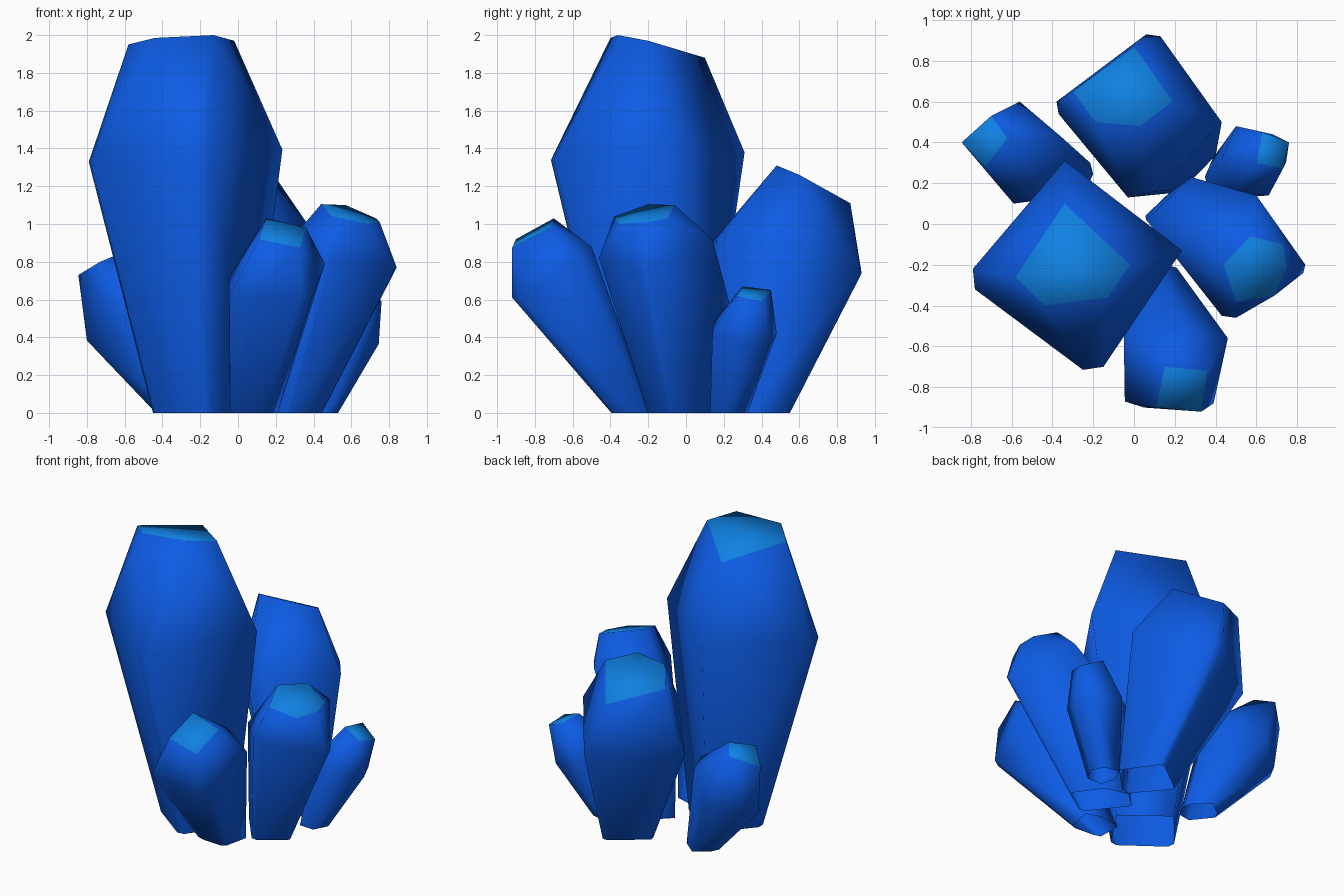
import bpy
import bmesh


def material(name, rgb):
    m = bpy.data.materials.new(name)
    m.diffuse_color = (*rgb, 1.0)
    return m


BLUE = material("deep_blue", (0.004, 0.106, 0.78))
LIGHT = material("light_blue", (0.005, 0.22, 0.76))


def crystal(name, base, center, shoulder, cap, taper=0.5):
    """Convex gem: narrow open base, wide shoulder square to the leaning axis, cut tip."""
    bm = bmesh.new()
    cx, cy, cz = center
    lean_x, lean_y = (cx - base[0]) / cz, (cy - base[1]) / cz
    for x, y, *z in shoulder:
        dx, dy = x - cx, y - cy
        bm.verts.new((base[0] + dx * taper, base[1] + dy * taper, 0))
        bm.verts.new((x, y, z[0] if z else cz - lean_x * dx - lean_y * dy))
    tip = {bm.verts.new(p) for p in cap}
    bmesh.ops.convex_hull(bm, input=bm.verts[:])
    bmesh.ops.recalc_face_normals(bm, faces=bm.faces[:])
    loose = [v for v in bm.verts if not v.link_faces]
    bmesh.ops.delete(bm, geom=loose, context='VERTS')
    # open underside
    under = [f for f in bm.faces if all(v.co.z < 0.001 for v in f.verts)]
    bmesh.ops.delete(bm, geom=under, context='FACES')
    # the cut tip is lighter than the body, everything is smooth shaded
    for f in bm.faces:
        f.material_index = int(all(v in tip for v in f.verts))
        f.smooth = True
    me = bpy.data.meshes.new(name)
    bm.to_mesh(me)
    bm.free()
    me.materials.append(BLUE)
    me.materials.append(LIGHT)
    bpy.context.collection.objects.link(bpy.data.objects.new(name, me))


# Tall main crystal
crystal("main_crystal", (-0.20, -0.14), (-0.28, -0.20, 1.36),
        [(-0.79, -0.22), (-0.34, 0.31), (0.235, -0.13), (-0.15, -0.70),
         (-0.25, -0.715), (-0.78, -0.32)],
        [(-0.34, 0.10, 1.88), (-0.02, -0.20, 1.97), (-0.13, -0.36, 2.0),
         (-0.44, -0.40, 1.985), (-0.58, -0.26, 1.95)], taper=0.49)

# Second tallest, at the back
crystal("back_crystal", (0.20, 0.35), (0.03, 0.53, 0.82),
        [(-0.38, 0.60), (-0.37, 0.54), (-0.03, 0.13), (0.10, 0.16),
         (0.43, 0.50), (0.13, 0.92), (0.06, 0.93)],
        [(-0.30, 0.65, 1.21), (0.0, 0.87, 1.11), (0.19, 0.60, 1.26),
         (0.03, 0.48, 1.31), (-0.19, 0.50, 1.295)])

# Right crystal
crystal("right_crystal", (0.25, -0.03), (0.45, -0.12, 0.87),
        [(0.28, 0.23, 0.58), (0.60, 0.14, 0.92), (0.84, -0.20, 0.77),
         (0.83, -0.24, 0.76), (0.50, -0.46, 0.82), (0.43, -0.45, 0.83),
         (0.06, 0.02, 0.66)],
        [(0.44, -0.20, 1.105), (0.57, -0.06, 1.10), (0.73, -0.10, 1.03),
         (0.75, -0.21, 1.01), (0.69, -0.35, 1.0), (0.50, -0.38, 1.04)])

# Front crystal
crystal("front_crystal", (0.08, -0.28), (0.20, -0.69, 0.72),
        [(-0.05, -0.55, 0.72), (-0.045, -0.87, 0.62), (0.05, -0.90, 0.61),
         (0.33, -0.92, 0.61), (0.39, -0.88, 0.61), (0.46, -0.56, 0.79),
         (0.27, -0.50, 0.88), (0.16, -0.50, 0.87)],
        [(0.15, -0.70, 1.03), (0.36, -0.72, 0.98), (0.33, -0.92, 0.875),
         (0.11, -0.90, 0.92)])

# Small left crystal
crystal("left_crystal", (-0.32, 0.26), (-0.57, 0.35, 0.50),
        [(-0.80, 0.36), (-0.75, 0.46), (-0.56, 0.60), (-0.36, 0.43),
         (-0.33, 0.32), (-0.42, 0.13), (-0.59, 0.10)],
        [(-0.845, 0.40, 0.73), (-0.70, 0.53, 0.81), (-0.62, 0.42, 0.845),
         (-0.73, 0.28, 0.80)])

# Smallest crystal, back right
crystal("small_crystal", (0.44, 0.22), (0.59, 0.30, 0.42),
        [(0.50, 0.48), (0.68, 0.44), (0.745, 0.30), (0.66, 0.14),
         (0.48, 0.15), (0.43, 0.32)],
        [(0.60, 0.30, 0.67), (0.63, 0.45, 0.65), (0.76, 0.40, 0.59),
         (0.73, 0.27, 0.62)], taper=0.58)
